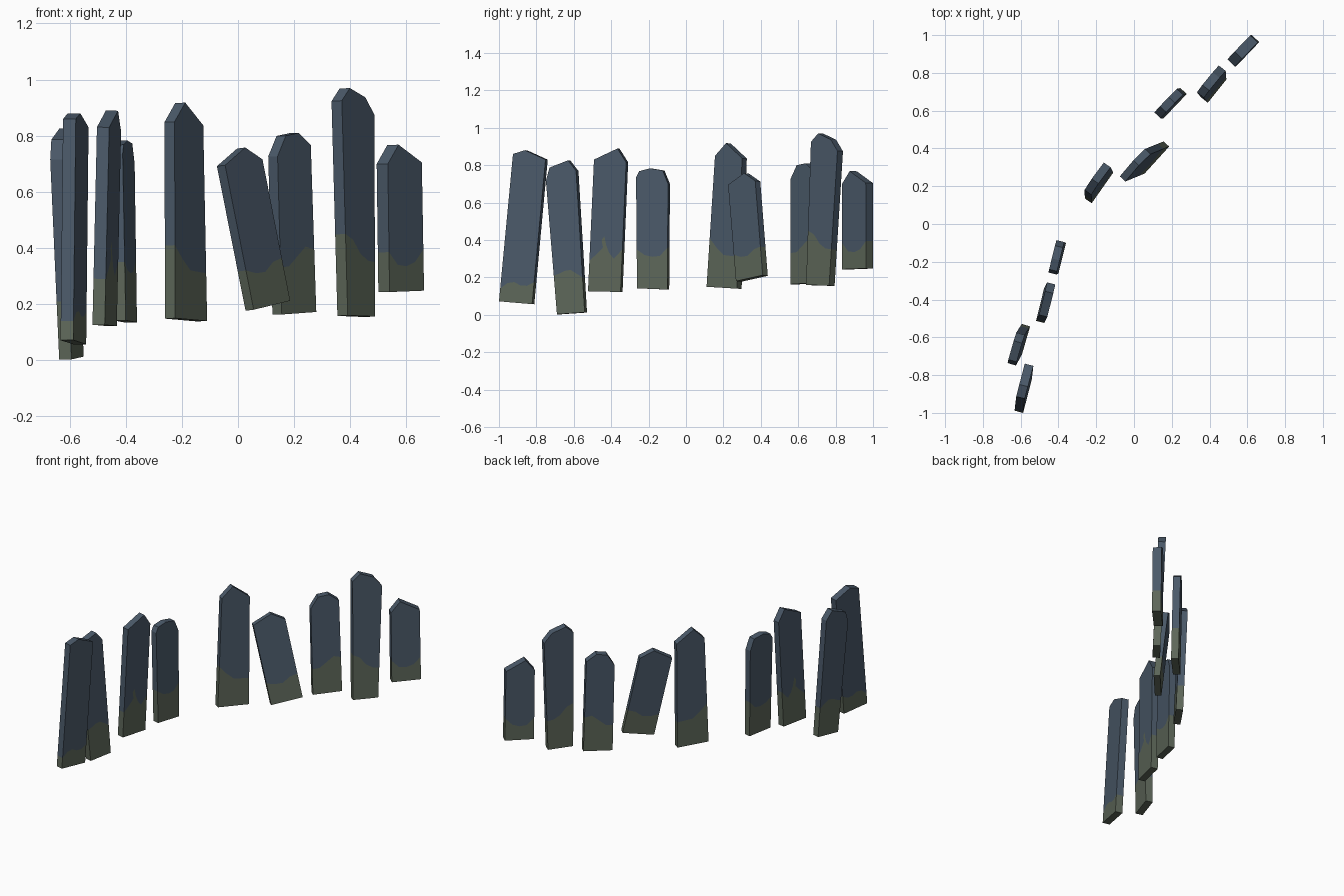
import bpy, bmesh
from mathutils import Vector

if "Cube" in bpy.data.objects:
    bpy.data.objects.remove(bpy.data.objects["Cube"])


def material(name, color):
    m = bpy.data.materials.new(name)
    m.diffuse_color = (*color, 1)
    m.use_nodes = True
    m.node_tree.nodes["Principled BSDF"].inputs["Base Color"].default_value = m.diffuse_color
    return m


SLATE = material("blue_grey_stone", (0.069, 0.100, 0.140))
MOSS = material("moss_green", (0.110, 0.135, 0.100))


def stone(name, xs, thick, bottom, top, moss):
    """Leaning slab. xs: x of bottom left, bottom right and left shoulder of the front face.
    bottom: (y, z) left and right; top: (y, z) from right shoulder over to left shoulder.
    moss: (fraction across, z) points of the wavy moss line."""
    (bl, br), ls = bottom, top[-1]
    o = Vector((xs[0], *bl))
    n = (Vector((xs[1], *br)) - o).cross(Vector((xs[2], *ls)) - o).normalized()

    def place(p, depth):
        y, z = p
        x = o.x - (n.y * (y - o.y) + n.z * (z - o.z)) / n.x
        return Vector((x, y, z)) - n * depth

    def edge_y(a, b, z):
        return a[0] + (b[0] - a[0]) * (z - a[1]) / (b[1] - a[1])

    # moss line across the face, left to right
    line = []
    for f, z in moss:
        l, r = edge_y(bl, ls, z), edge_y(br, top[0], z)
        line.append((l + (r - l) * f, z))

    bm = bmesh.new()
    # front and back copies of every outline point
    low = [[bm.verts.new(place(p, d)) for p in bottom] for d in (0, thick)]
    mid = [[bm.verts.new(place(p, d)) for p in line] for d in (0, thick)]
    up = [[bm.verts.new(place(p, d)) for p in top] for d in (0, thick)]
    for k in (0, 1):
        bm.faces.new(low[k] + mid[k][::-1]).material_index = 1
        bm.faces.new(mid[k] + up[k])

    # narrow side, top and bottom faces
    def band(a, b, idx):
        bm.faces.new((a[0], b[0], b[1], a[1])).material_index = idx
    pair = lambda g, i: (g[0][i], g[1][i])
    band(pair(low, 0), pair(low, 1), 1)
    band(pair(low, 1), pair(mid, -1), 1)
    band(pair(mid, 0), pair(low, 0), 1)
    band(pair(mid, -1), pair(up, 0), 0)
    band(pair(up, -1), pair(mid, 0), 0)
    for i in range(len(top) - 1):
        band(pair(up, i), pair(up, i + 1), 0)
    bmesh.ops.recalc_face_normals(bm, faces=bm.faces)

    me = bpy.data.meshes.new(name)
    bm.to_mesh(me)
    bm.free()
    me.materials.append(SLATE)
    me.materials.append(MOSS)
    bpy.context.collection.objects.link(bpy.data.objects.new(name, me))


def wave(*zs):
    return [(i / (len(zs) - 1), z) for i, z in enumerate(zs)]


# southern row
stone("standing_stone_1", (-0.587, -0.541, -0.578), 0.047,
      [(-1.0, 0.072), (-0.823, 0.057)],
      [(-0.751, 0.83), (-0.861, 0.88), (-0.925, 0.86)],
      wave(0.14, 0.17, 0.175, 0.157, 0.155, 0.175))
stone("standing_stone_2", (-0.593, -0.55, -0.625), 0.046,
      [(-0.69, 0.003), (-0.542, 0.013)],
      [(-0.588, 0.77), (-0.631, 0.826), (-0.73, 0.787), (-0.749, 0.716)],
      wave(0.21, 0.22, 0.235, 0.24, 0.22, 0.2))
stone("standing_stone_3", (-0.475, -0.432, -0.459), 0.045,
      [(-0.524, 0.126), (-0.35, 0.122)],
      [(-0.32, 0.815), (-0.367, 0.889), (-0.492, 0.83)],
      [(0, 0.29), (0.25, 0.33), (0.4, 0.36), (0.35, 0.40), (0.43, 0.42),
       (0.5, 0.37), (0.6, 0.33), (0.75, 0.30), (1, 0.35)])
stone("standing_stone_4", (-0.40, -0.36, -0.411), 0.043,
      [(-0.262, 0.142), (-0.1, 0.135)],
      [(-0.096, 0.70), (-0.125, 0.772), (-0.193, 0.783), (-0.25, 0.768), (-0.267, 0.735)],
      wave(0.35, 0.32, 0.31, 0.315, 0.36))
# middle pair, one fallen sideways
stone("standing_stone_5", (-0.224, -0.11, -0.226), 0.044,
      [(0.11, 0.15), (0.272, 0.14)],
      [(0.30, 0.837), (0.214, 0.918), (0.155, 0.85)],
      wave(0.41, 0.36, 0.32, 0.315, 0.31))
stone("leaning_stone", (0.056, 0.186, -0.046), 0.04,
      [(0.267, 0.18), (0.41, 0.212)],
      [(0.37, 0.716), (0.31, 0.758), (0.225, 0.695)],
      wave(0.32, 0.31, 0.315, 0.35, 0.365))
# northern row
stone("standing_stone_7", (0.156, 0.279, 0.141), 0.046,
      [(0.559, 0.163), (0.688, 0.172)],
      [(0.684, 0.766), (0.64, 0.81), (0.592, 0.80), (0.559, 0.727)],
      wave(0.33, 0.335, 0.37, 0.405, 0.395))
stone("standing_stone_8", (0.391, 0.489, 0.37), 0.047,
      [(0.642, 0.16), (0.765, 0.156)],
      [(0.81, 0.876), (0.774, 0.937), (0.707, 0.97), (0.668, 0.925)],
      wave(0.45, 0.43, 0.38, 0.355, 0.35))
stone("standing_stone_9", (0.54, 0.663, 0.534), 0.055,
      [(0.834, 0.243), (0.963, 0.248)],
      [(0.961, 0.705), (0.875, 0.768), (0.834, 0.70)],
      wave(0.385, 0.34, 0.335, 0.35, 0.395))
